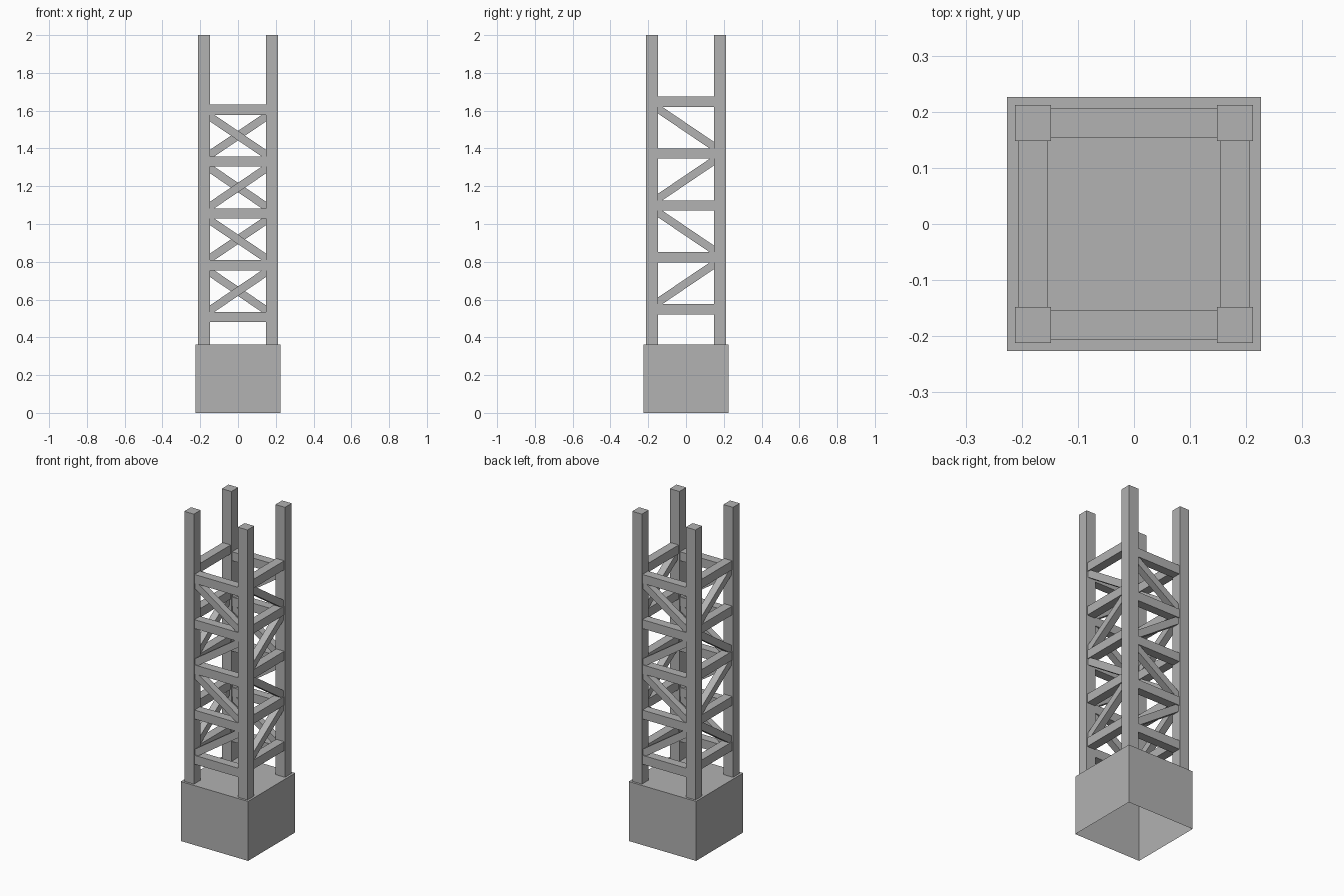
import bpy
import bmesh
from math import atan2, hypot
from mathutils import Matrix, Vector

cube = bpy.data.objects.get("Cube")
if cube:
    bpy.data.objects.remove(cube, do_unlink=True)

grey = bpy.data.materials.new("steel_grey")
grey.use_nodes = True
COLOUR = (0.445, 0.445, 0.445, 1)
grey.diffuse_color = COLOUR
grey.node_tree.nodes["Principled BSDF"].inputs["Base Color"].default_value = COLOUR


def box(name, centre, size, rotation=None, open_bottom=False):
    """Add a flat-shaded box, optionally turned or without its underside."""
    mesh = bpy.data.meshes.new(name)
    bm = bmesh.new()
    bmesh.ops.create_cube(bm, size=1)
    if open_bottom:
        under = [f for f in bm.faces if f.normal.z < -0.5]
        bmesh.ops.delete(bm, geom=under, context='FACES_ONLY')
    matrix = Matrix.Translation(centre) @ (rotation or Matrix()) @ Matrix.Diagonal((*size, 1))
    bm.transform(matrix)
    bm.to_mesh(mesh)
    bm.free()
    mesh.materials.append(grey)
    obj = bpy.data.objects.new(name, mesh)
    bpy.context.collection.objects.link(obj)
    return obj


BASE_H, TOP = 0.361, 2.0
LEG, OFFSET = 0.0645, 0.18       # leg width and distance of its axis
BEAM, BRACE = 0.054, 0.042
STEP, LEVELS = 0.2745, 5
SPAN = 2 * OFFSET - LEG + 0.01   # beams run slightly into the legs
RUN, RISE = 0.17, 0.115          # half extents of a brace

# Hollow base, open underneath
box("base", (0, 0, BASE_H / 2), (0.452, 0.452, BASE_H), open_bottom=True)

# Four corner legs
for sx, x_name in ((-1, "right"), (1, "left")):
    for sy, y_name in ((-1, "front"), (1, "back")):
        box(f"{y_name}_{x_name}_leg", (sx * OFFSET, sy * OFFSET, (BASE_H + TOP) / 2),
            (LEG, LEG, TOP - BASE_H))

# Each wall: name, runs along x, side, lowest beam height, slope of lowest brace
walls = (
    ("front", True, -1, 0.507, 1),
    ("back", True, 1, 0.507, -1),
    ("right", False, -1, 0.549, 1),
    ("left", False, 1, 0.549, 1),
)
for name, along_x, side, low, slope in walls:
    for i in range(LEVELS):
        z = low + i * STEP
        # Horizontal beam
        centre = Vector((0, side * OFFSET, z)) if along_x else Vector((side * OFFSET, 0, z))
        size = (SPAN, BEAM, BEAM) if along_x else (BEAM, SPAN, BEAM)
        box(f"{name}_beam_{i + 1}", centre, size)
        if i == LEVELS - 1:
            continue
        # Diagonal brace, zigzagging up the wall
        centre.z += STEP / 2
        angle = atan2(RISE, RUN) * slope * (-1) ** i
        length = 2 * hypot(RUN, RISE)
        if along_x:
            turn, size = Matrix.Rotation(-angle, 4, 'Y'), (length, BRACE, BRACE)
        else:
            turn, size = Matrix.Rotation(angle, 4, 'X'), (BRACE, length, BRACE)
        box(f"{name}_brace_{i + 1}", centre, size, turn)
